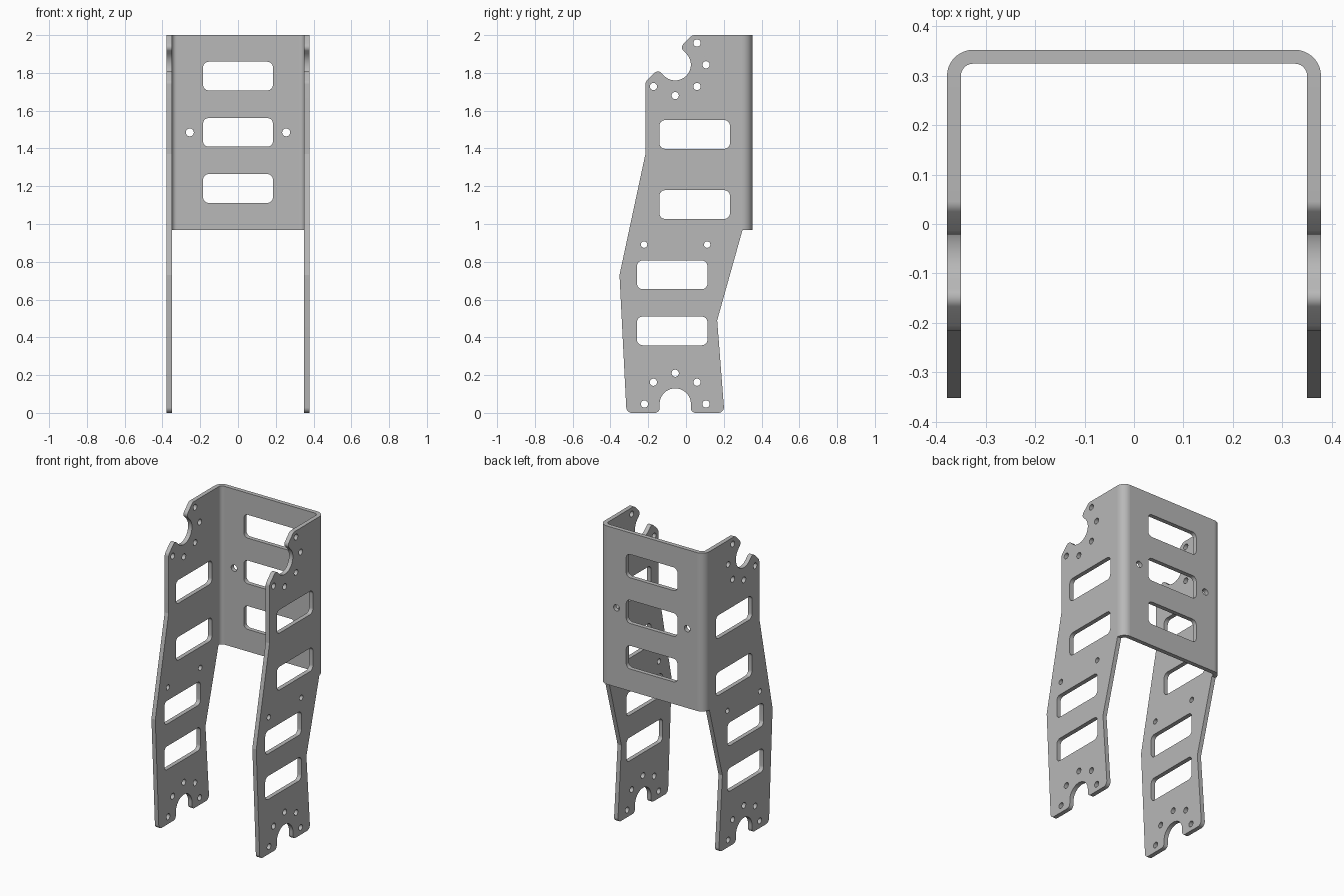
import bpy, bmesh
from math import radians, ceil, pi, tan, sin
from mathutils import Vector, Matrix

if "Cube" in bpy.data.objects:
    bpy.data.objects.remove(bpy.data.objects["Cube"])

STEP = radians(10)
T = 0.028            # sheet thickness
HALF_W = 0.378       # outer half width
BACK = 0.352         # outer back face
R_OUT = 0.053        # outer bend radius
BEND_Y, BEND_X = BACK - R_OUT, HALF_W - R_OUT
Z0, Z1 = 0.968, 2.0  # back panel height range

steel = bpy.data.materials.new("brushed grey steel")
steel.use_nodes = True
GREY = (0.48, 0.48, 0.48, 1)
steel.diffuse_color = GREY
steel.node_tree.nodes["Principled BSDF"].inputs["Base Color"].default_value = GREY


def polar(c, r, deg):
    return Vector(c) + Matrix.Rotation(radians(deg), 2) @ Vector((r, 0))


def arc(c, r, a0, a1):
    n = max(1, round(abs(a1 - a0) / 10))
    return [polar(c, r, a0 + (a1 - a0) * i / n) for i in range(n + 1)]


def circle(c, r):
    return arc(c, r, 0, 360)[:-1]


def rounded(corners):
    """Polygon from (point, fillet radius) pairs."""
    out = []
    for i, (p, r) in enumerate(corners):
        p = Vector(p)
        if not r:
            out.append(p)
            continue
        u = (Vector(corners[i - 1][0]) - p).normalized()
        v = (Vector(corners[(i + 1) % len(corners)][0]) - p).normalized()
        half = u.angle(v) / 2
        c = p + (u + v).normalized() * (r / sin(half))
        a, b = p + u * (r / tan(half)) - c, p + v * (r / tan(half)) - c
        sweep = b.angle_signed(a)
        n = ceil((pi - 2 * half) / STEP - 0.01)
        out += [c + Matrix.Rotation(sweep * k / n, 2) @ a for k in range(n + 1)]
    return out


def slot(c, w=0.373, h=0.152, r=0.03):
    return rounded([((c[0] + sx * w / 2, c[1] + sy * h / 2), r)
                    for sx, sy in ((-1, -1), (1, -1), (1, 1), (-1, 1))])


def sheet(name, loops, depth, matrix):
    """Flat plate with holes, extruded evenly about its own plane."""
    cu = bpy.data.curves.new(name, 'CURVE')
    cu.dimensions, cu.fill_mode, cu.extrude = '2D', 'BOTH', depth / 2
    for pts in loops:
        s = cu.splines.new('POLY')
        s.points.add(len(pts) - 1)
        for sp, p in zip(s.points, pts):
            sp.co = (p[0], p[1], 0, 1)
        s.use_cyclic_u = True
    tmp = bpy.data.objects.new(name + " outline", cu)
    bpy.context.collection.objects.link(tmp)
    dg = bpy.context.evaluated_depsgraph_get()
    me = bpy.data.meshes.new_from_object(tmp.evaluated_get(dg))
    bpy.data.objects.remove(tmp)
    bm = bmesh.new()
    bm.from_mesh(me)
    bm.transform(matrix)
    bmesh.ops.remove_doubles(bm, verts=bm.verts, dist=1e-5)
    bmesh.ops.recalc_face_normals(bm, faces=bm.faces)
    bm.to_mesh(me)
    bm.free()
    me.name = name
    me.materials.clear()
    me.materials.append(steel)
    ob = bpy.data.objects.new(name, me)
    bpy.context.collection.objects.link(ob)
    bpy.ops.object.select_all(action='DESELECT')
    ob.select_set(True)
    bpy.context.view_layer.objects.active = ob
    bpy.ops.object.shade_smooth_by_angle(angle=radians(11))
    return ob


def frame(x, y, z, origin):
    m = Matrix((x, y, z)).transposed().to_4x4()
    m.translation = origin
    return m


# Bearing notches: open towards the given direction, with a bolt circle
NOTCH_R, LIP, BOLT_R = 0.083, 0.047, 0.163


def notch(c, d):
    lip = polar((0, 0), LIP, d)
    pts = arc(c, NOTCH_R, d - 90, d - 270)
    return [(pts[0] + lip, 0.025)] + [(p, 0) for p in pts] + [(pts[-1] + lip, 0.025)]


def bolts(c, d):
    return [circle(polar(c, BOLT_R, d + 90 + 45 * k), 0.019) for k in range(5)]


LOW, HIGH = ((-0.057, 0.047), 270), ((-0.057, 1.843), 135)

# Side plate outline in (y, z)
outline = rounded(
    [((-0.315, 0), 0.03)] + notch(*LOW)
    + [((0.203, 0), 0.03), ((0.165, 0.49), 0), ((BEND_Y, Z0), 0),
       ((BEND_Y, Z1), 0), ((0.0335, Z1), 0.03)]
    + notch(*HIGH)
    + [((-0.215, 1.7515), 0.03), ((-0.215, 1.37), 0), ((-BACK, 0.73), 0)])
side_holes = bolts(*LOW) + bolts(*HIGH)
side_holes += [slot(c) for c in ((0.046, 1.474), (0.046, 1.103), (-0.073, 0.731), (-0.073, 0.434))]
side_holes += [circle((y, 0.891), 0.017) for y in (-0.222, 0.112)]

for side, s in (("left", 1), ("right", -1)):
    sheet(side + "_side_plate", [outline] + side_holes, T,
          frame((0, 1, 0), (0, 0, 1), (1, 0, 0), (s * (HALF_W - T / 2), 0, 0)))
    # Rounded bend joining the side to the back
    ring = arc((BEND_X, BEND_Y), R_OUT, 0, 90) + arc((BEND_X, BEND_Y), R_OUT - T, 90, 0)
    sheet(side + "_bend", [[(s * p.x, p.y) for p in ring]], Z1 - Z0,
          Matrix.Translation((0, 0, (Z0 + Z1) / 2)))

# Back panel in (x, z)
panel = [(-BEND_X, Z0), (BEND_X, Z0), (BEND_X, Z1), (-BEND_X, Z1)]
back_holes = [slot((0, z), 0.37) for z in (1.188, 1.485, 1.783)]
back_holes += [circle((x, 1.485), 0.021) for x in (-0.255, 0.255)]
sheet("back_panel", [panel] + back_holes, T,
      frame((1, 0, 0), (0, 0, 1), (0, -1, 0), (0, BACK - T / 2, 0)))
